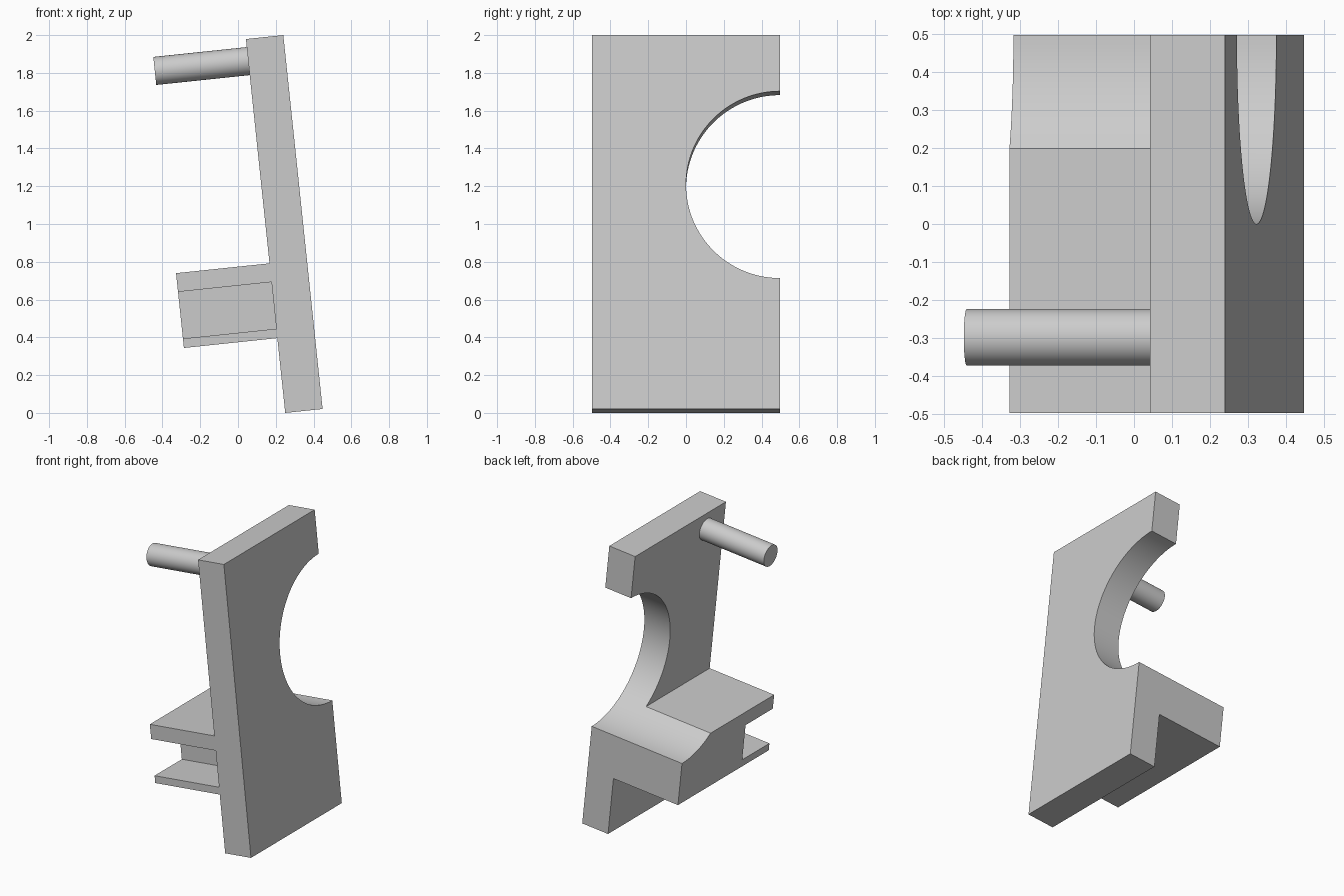
import bpy, bmesh, math
from mathutils import Matrix, Vector

cube = bpy.data.objects.get("Cube")
if cube:
    bpy.data.objects.remove(cube, do_unlink=True)

U = 0.995                      # plate width; other sizes are fractions of it
HALF = U / 2
TILT = math.radians(6)

grey = bpy.data.materials.new("light_grey")
grey.use_nodes = True
colour = (0.6, 0.6, 0.6, 1)
grey.diffuse_color = colour
grey.node_tree.nodes["Principled BSDF"].inputs["Base Color"].default_value = colour


def finish(name, bm):
    bmesh.ops.recalc_face_normals(bm, faces=bm.faces)
    mesh = bpy.data.meshes.new(name)
    bm.to_mesh(mesh)
    bm.free()
    mesh.materials.append(grey)
    obj = bpy.data.objects.new(name, mesh)
    bpy.context.collection.objects.link(obj)
    return obj


def prism(name, profile, y0, y1):
    """Extrude an x-z profile along y."""
    bm = bmesh.new()
    face = bm.faces.new([bm.verts.new((x, y0, z)) for x, z in profile])
    top = bmesh.ops.extrude_face_region(bm, geom=[face])["geom"]
    verts = [v for v in top if isinstance(v, bmesh.types.BMVert)]
    bmesh.ops.translate(bm, verts=verts, vec=(0, y1 - y0, 0))
    return finish(name, bm)


def rod(name, x0, x1, y, z, radius, sides):
    """Cylinder along x."""
    bm = bmesh.new()
    place = Matrix.Translation(((x0 + x1) / 2, y, z)) @ Matrix.Rotation(math.pi / 2, 4, 'Y')
    bmesh.ops.create_cone(bm, cap_ends=True, segments=sides, radius1=radius,
                          radius2=radius, depth=x1 - x0, matrix=place)
    return finish(name, bm)


def combine(target, tool, operation):
    mod = target.modifiers.new(operation.lower(), 'BOOLEAN')
    mod.operation, mod.solver, mod.object = operation, 'EXACT', tool
    bpy.context.view_layer.objects.active = target
    bpy.ops.object.modifier_apply(modifier=mod.name)
    bpy.data.objects.remove(tool, do_unlink=True)


# Plate with a shelf block on its left-hand side in profile
thick, height = 0.2 * U, 2 * U
low, high, reach = 0.4 * U, 0.8 * U, -HALF
bracket = prism("bracket_plate", [
    (0, 0), (thick, 0), (thick, height), (0, height),
    (0, high), (reach, high), (reach, low), (0, low)], -HALF, HALF)

# Slot in the front of the shelf, leaving two flanges
slot_low, slot_high = 0.45 * U, 0.7 * U
slot = prism("slot_cutter", [(-1, slot_low), (0, slot_low), (0, slot_high), (-1, slot_high)],
             -1, -0.2 * U)
combine(bracket, slot, 'DIFFERENCE')

# Half-round bore through the back edge, scooping the shelf top
combine(bracket, rod("bore_cutter", -1, 1, HALF, 1.2 * U, HALF, 128), 'DIFFERENCE')

# Pin near the top
combine(bracket, rod("pin", reach, thick / 2, -0.3 * U, 1.882 * U, 0.075 * U, 48), 'UNION')

# Lean the whole part and smooth the round surfaces
bracket.data.transform(Matrix.Translation(Vector((0.25, 0, 0))) @ Matrix.Rotation(-TILT, 4, 'Y'))
bpy.ops.object.select_all(action='DESELECT')
bracket.select_set(True)
bpy.context.view_layer.objects.active = bracket
bpy.ops.object.shade_smooth_by_angle(angle=math.radians(30))
